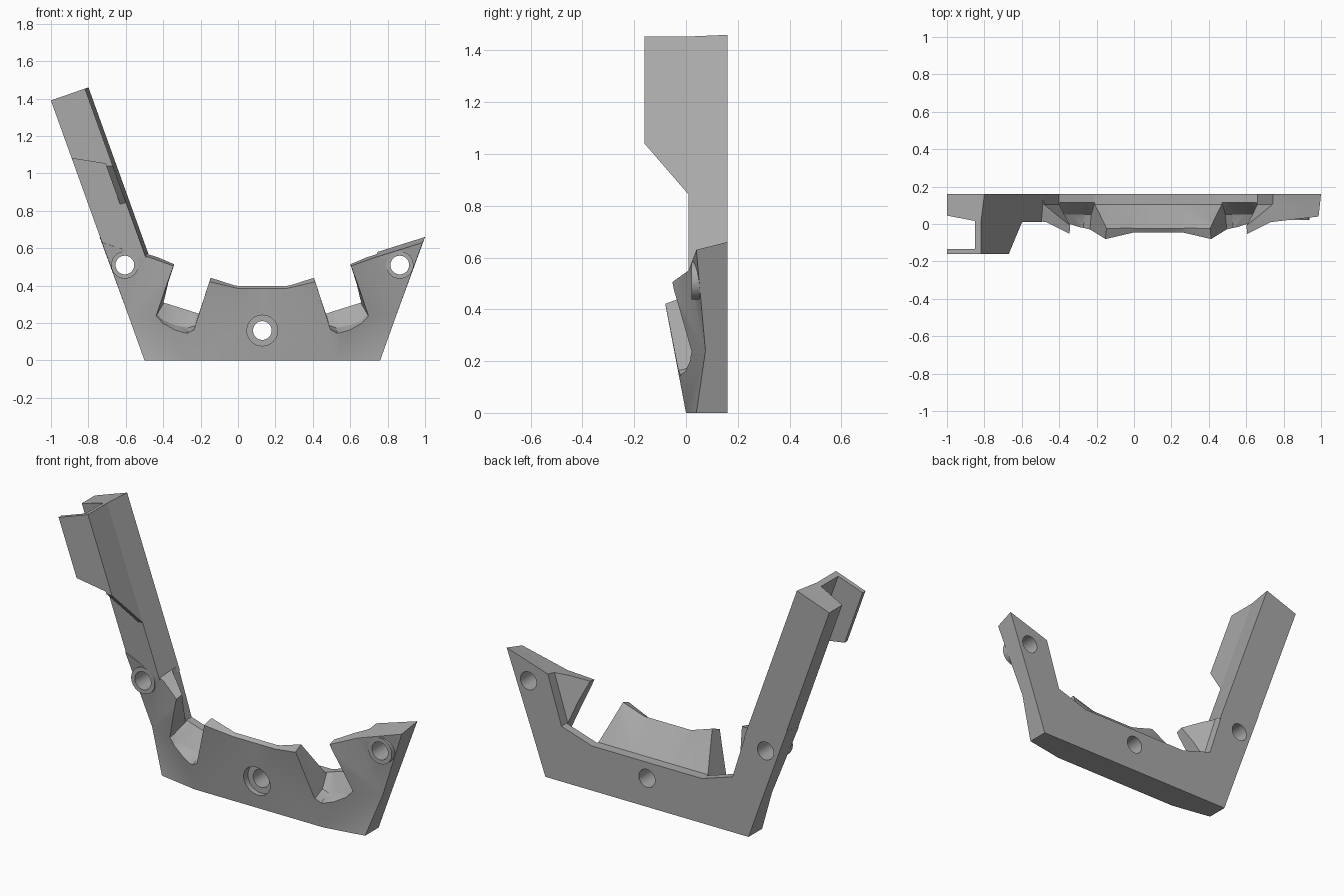
import bpy
import bmesh
from math import radians
from mathutils import Matrix

if "Cube" in bpy.data.objects:
    bpy.data.objects.remove(bpy.data.objects["Cube"], do_unlink=True)

CENTRE = 0.13   # symmetry line of the lower bracket
LEAN = 0.36     # sideways lean of the arm per unit of height

grey = bpy.data.materials.new("plain grey")
grey.use_nodes = True
grey.diffuse_color = (0.4, 0.4, 0.4, 1)
grey.node_tree.nodes["Principled BSDF"].inputs["Base Color"].default_value = (0.4, 0.4, 0.4, 1)


def finish(name, bm, x=0.0):
    bmesh.ops.remove_doubles(bm, verts=bm.verts, dist=0.0005)
    bmesh.ops.triangulate(bm, faces=bm.faces)
    bmesh.ops.recalc_face_normals(bm, faces=bm.faces)
    mesh = bpy.data.meshes.new(name)
    bm.to_mesh(mesh)
    bm.free()
    mesh.materials.append(grey)
    ob = bpy.data.objects.new(name, mesh)
    ob.location.x = x
    bpy.context.collection.objects.link(ob)
    return ob


def add_faces(bm, points, faces, side=1):
    verts = [bm.verts.new((side * x, y, z)) for x, y, z in points]
    for face in faces:
        bm.faces.new([verts[i] for i in face])


def add_loft(bm, rings, side=1):
    n = len(rings[0])
    faces = [list(range(n)), list(range(n * (len(rings) - 1), n * len(rings)))]
    for r in range(len(rings) - 1):
        for i in range(n):
            j = (i + 1) % n
            faces.append((r * n + i, r * n + j, r * n + n + j, r * n + n + i))
    add_faces(bm, [p for ring in rings for p in ring], faces, side)


def layer(points, y):
    return [(u, y, z) for u, z in points]


def both_sides(points):
    return points + [(-u, z) for u, z in reversed(points) if u > 0]


def cylinders(name, specs):
    # each spec: offset from centre, height, radius, front y, back y
    bm = bmesh.new()
    for u, z, r, y0, y1 in specs:
        place = Matrix.Translation((u, (y0 + y1) / 2, z)) @ Matrix.Rotation(radians(90), 4, 'X')
        bmesh.ops.create_cone(bm, cap_ends=True, segments=40, radius1=r, radius2=r,
                              depth=y1 - y0, matrix=place)
    return finish(name, bm, CENTRE)


# Bracket body: faceted front, flat back
front = [(0, 0, 0), (.40, 0, 0), (.63, .04, 0), (.716, .075, .24), (.857, .04, .63),
         (.60, .01, .55), (.46, -.06, .50), (.28, -.08, .42), (.13, -.045, .385), (0, -.045, .385)]
back_z = [0, 0, 0, .24, .66, .575, .55, .52, .52, .52]
back = [(u, .16, z) for (u, y, _), z in zip(front, back_z)]
back[4] = (.87, .16, .66)
n = len(front)
body_faces = [(0, 1, 8, 9), (1, 7, 8), (1, 6, 7), (1, 3, 6), (1, 2, 3), (3, 5, 6), (3, 4, 5)]
body_faces += [(k, k + 1, k + n + 1, k + n) for k in range(n - 1)]
body_faces.append(range(n, 2 * n))
bm = bmesh.new()
for side in (1, -1):
    add_faces(bm, front + back, body_faces, side)
body = finish("bracket_body", bm, CENTRE)

# Raised collars around the outer screw holes
collars = cylinders("collar_helper", [(s * .735, .51, .073, .022, .12) for s in (1, -1)])

# Hollow behind the front wall
inner = both_sides([(0, .40), (.13, .40), (.285, .445), (.52, .33), (.455, .52), (.44, .8)])
outer = both_sides([(0, .25), (.13, .25), (.34, .25), (.53, .31), (.615, .58), (.66, .8)])
bm = bmesh.new()
add_loft(bm, [layer(inner, -.025), layer(outer, .105), layer(outer, .25)])
hollow = finish("hollow_cutter", bm, CENTRE)

# Leaning slots with a rounded saddle floor
slot = [(.22, .62), (.365, .165), (.40, .145), (.47, .155), (.54, .185), (.575, .225), (.43, .63)]
ledge = [(.22, .62), (.34, .25), (.38, .263), (.43, .279), (.49, .298), (.525, .31), (.42, .63)]
middle = [((a + 3 * c) / 4, (b + 3 * d) / 4) for (a, b), (c, d) in zip(ledge, slot)]
bm = bmesh.new()
for side in (1, -1):
    add_loft(bm, [layer(slot, -.3), layer(slot, -.02), layer(middle, .05), layer(ledge, .115)], side)
slots = finish("slot_cutter", bm, CENTRE)

# Screw holes and the central counterbore
holes = cylinders("hole_cutter", [(u, z, .05, -.3, .3) for u, z in ((0, .16), (.735, .51), (-.735, .51))])
counterbore = cylinders("counterbore_cutter", [(0, .16, .082, -.3, .02)])

helpers = [(collars, 'UNION'), (hollow, 'DIFFERENCE'), (slots, 'DIFFERENCE'),
           (counterbore, 'DIFFERENCE'), (holes, 'DIFFERENCE')]
for tool, operation in helpers:
    tool.hide_render = True
    mod = body.modifiers.new(tool.name, 'BOOLEAN')
    mod.operation = operation
    mod.solver = 'EXACT'
    mod.object = tool
bpy.context.view_layer.update()
result = bpy.data.meshes.new_from_object(body.evaluated_get(bpy.context.evaluated_depsgraph_get()))
body.modifiers.clear()
body.data = result
for tool, _ in helpers:
    bpy.data.objects.remove(tool, do_unlink=True)


# Long arm: pieces share the same lean and slanted top
def arm_piece(name, section, bottoms):
    def place(s, y, z):
        return (-.5 - LEAN * z + s, y, z)
    low = [place(s, y, z) for (s, y), z in zip(section, bottoms)]
    high = [place(s, y, 1.39 + .31 * s) for s, y in section]
    bm = bmesh.new()
    add_loft(bm, [low, high])
    return finish(name, bm)


arm_piece("arm_slab", [(0, .045), (0, .16), (.226, .16), (.205, .01)], [.62, .62, .55, .55])
arm_piece("arm_web", [(.17, .03), (.205, .03), (.205, -.16), (.17, -.16)], [.82, .82, 1.04, 1.04])
arm_piece("arm_flange", [(0, -.135), (.18, -.135), (.18, -.16), (0, -.16)], [1.08, 1.05, 1.05, 1.08])

# Smooth the round holes, keep the edges crisp
bpy.ops.object.select_all(action='DESELECT')
body.select_set(True)
bpy.context.view_layer.objects.active = body
bpy.ops.object.shade_smooth_by_angle(angle=radians(25))
